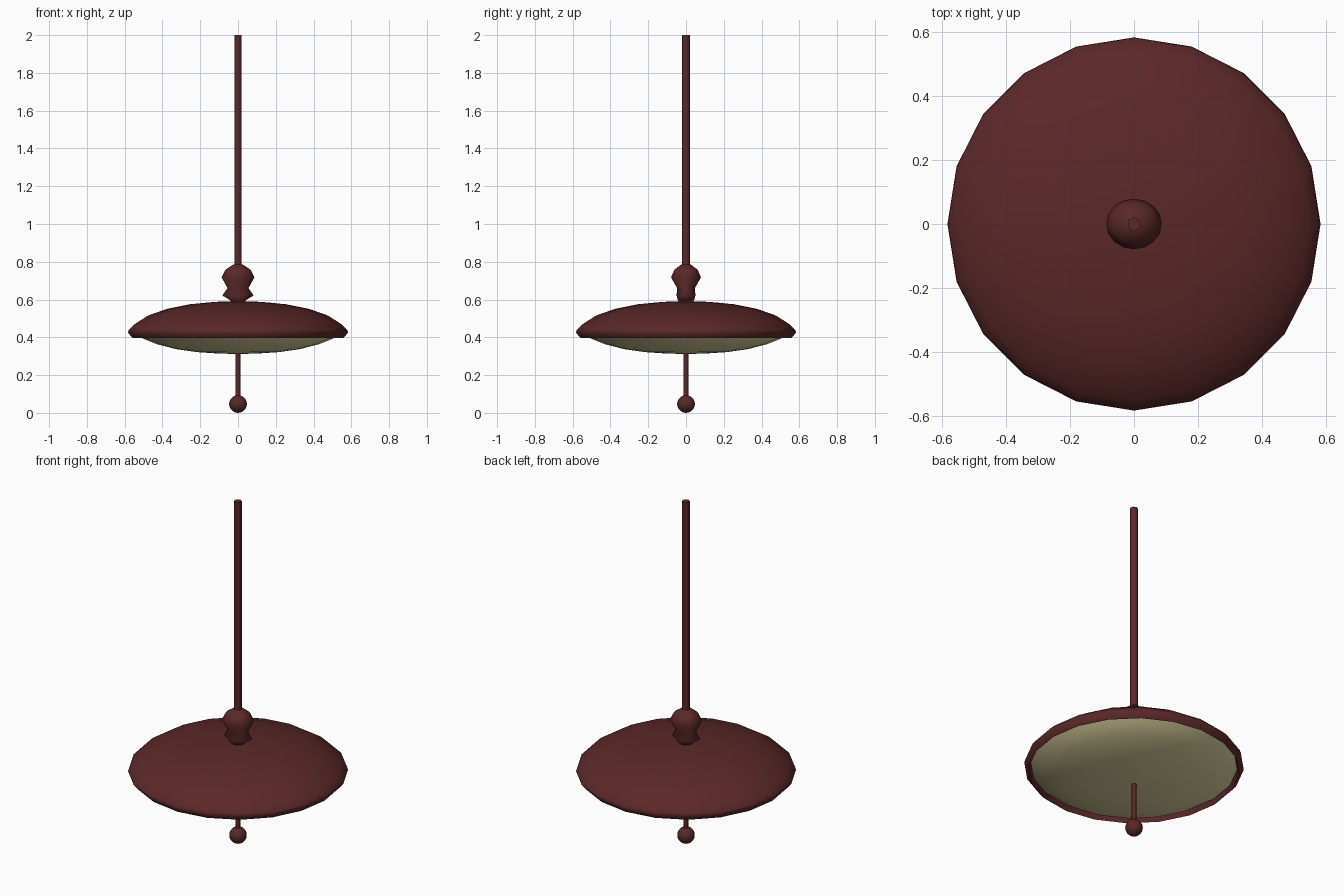
import bpy, bmesh, math

if "Cube" in bpy.data.objects:
    bpy.data.objects.remove(bpy.data.objects["Cube"])


def make_material(name, colour):
    m = bpy.data.materials.new(name)
    m.diffuse_color = (*colour, 1)
    m.use_nodes = True
    m.node_tree.nodes["Principled BSDF"].inputs["Base Color"].default_value = m.diffuse_color
    return m


red = make_material("dark red metal", (0.105, 0.021, 0.021))
glass = make_material("olive cream glass", (0.74, 0.66, 0.35))


def loft(name, rings, sides, mat, angle=65):
    """Stack of elliptical rings (rx, ry, z), first vertex on +y; zero radius makes a pole."""
    bm = bmesh.new()
    loops = []
    for rx, ry, z in rings:
        if rx == 0:
            loops.append([bm.verts.new((0, 0, z))] * sides)
            continue
        loops.append([bm.verts.new((rx * math.sin(math.tau * i / sides),
                                    ry * math.cos(math.tau * i / sides), z))
                      for i in range(sides)])
    for a, b in zip(loops, loops[1:]):
        for i in range(sides):
            j = (i + 1) % sides
            quad = list(dict.fromkeys((a[i], a[j], b[j], b[i])))
            bm.faces.new(quad)
    # cap open ends
    for lp in (loops[0], loops[-1]):
        if lp[0] is not lp[1] and name != "diffuser":
            bm.faces.new(lp)
    bmesh.ops.recalc_face_normals(bm, faces=bm.faces)
    if name == "diffuser" and sum(f.normal.z for f in bm.faces) > 0:
        bmesh.ops.reverse_faces(bm, faces=bm.faces)
    me = bpy.data.meshes.new(name)
    bm.to_mesh(me)
    bm.free()
    me.materials.append(mat)
    ob = bpy.data.objects.new(name, me)
    bpy.context.collection.objects.link(ob)
    bpy.ops.object.select_all(action='DESELECT')
    ob.select_set(True)
    bpy.context.view_layer.objects.active = ob
    bpy.ops.object.shade_smooth_by_angle(angle=math.radians(angle))
    return ob


def lathe(name, profile, sides, mat, angle=65):
    return loft(name, [(r, r, z) for r, z in profile], sides, mat, angle)


# hanging rod
lathe("hanging_rod", [(0.022, 0.77), (0.022, 2.0)], 6, red)

# neck: round knob on top, flattened flare below
loft("neck", [(0.035, 0.035, 0.585), (0.043, 0.044, 0.598), (0.083, 0.05, 0.622),
              (0.055, 0.047, 0.66), (0.087, 0.079, 0.718), (0.067, 0.062, 0.757),
              (0.028, 0.028, 0.784), (0, 0, 0.79)], 16, red, 150)

# domed shade with turned-in rim
lathe("shade", [(0, 0.591), (0.12, 0.588), (0.255, 0.575), (0.375, 0.551),
                (0.475, 0.516), (0.55, 0.468), (0.578, 0.44), (0.583, 0.425),
                (0.558, 0.396), (0.548, 0.425), (0, 0.43)], 20, red)

# glass diffuser bowl
lathe("diffuser", [(0.548, 0.425), (0.5, 0.392), (0.43, 0.364), (0.33, 0.338),
                   (0.22, 0.322), (0.1, 0.314), (0, 0.312)], 20, glass)

# pull rod and ball finial
lathe("pull_rod", [(0.0125, 0.08), (0.0125, 0.33)], 8, red)
R = 0.047
lathe("ball_finial", [(0, 0)] +
      [(R * math.sin(math.pi * k / 10), R - R * math.cos(math.pi * k / 10)) for k in range(1, 10)] +
      [(0, 2 * R)], 16, red)
